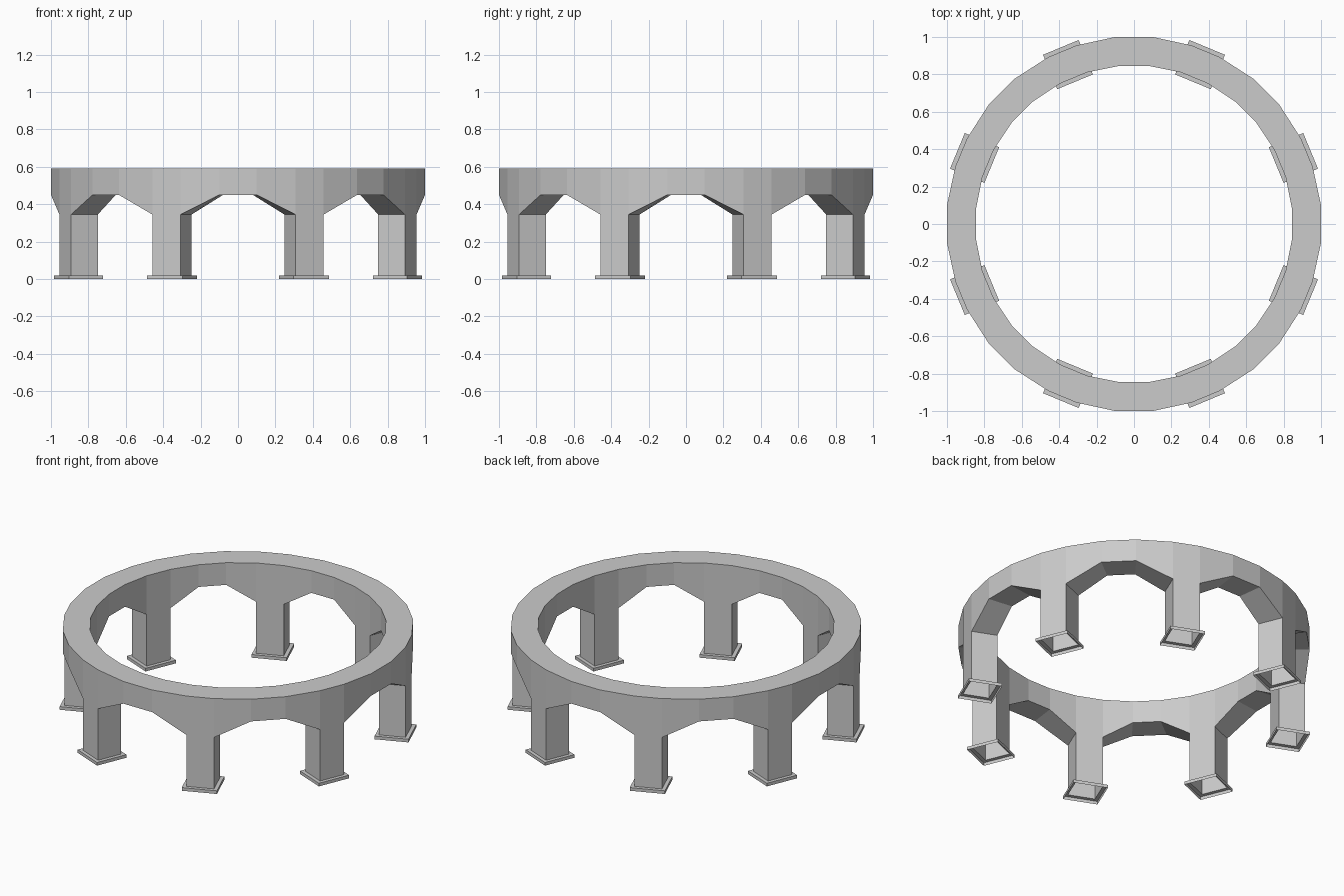
import bpy, bmesh, math

if "Cube" in bpy.data.objects:
    bpy.data.objects.remove(bpy.data.objects["Cube"])

R_OUT, R_IN = 1.0, 0.845          # radial distance of flat facets
LEG_W, ARCH_OUT, ARCH_IN = 0.081, 0.10, 0.08
Z_TOP, Z_ARCH, Z_LEG, Z_FOOT = 0.59, 0.45, 0.345, 0.02
LIP = 0.022


def pt(angle, radial, tangent, z):
    """Point given in the local radial/tangential frame of an angle."""
    c, s = math.cos(angle), math.sin(angle)
    return (radial * c - tangent * s, radial * s + tangent * c, z)


def finish(bm, name):
    bmesh.ops.remove_doubles(bm, verts=bm.verts, dist=1e-5)
    bmesh.ops.recalc_face_normals(bm, faces=bm.faces)
    mesh = bpy.data.meshes.new(name)
    bm.to_mesh(mesh)
    bm.free()
    obj = bpy.data.objects.new(name, mesh)
    bpy.context.collection.objects.link(obj)


def quad(bm, *points):
    bm.faces.new([bm.verts.new(p) for p in points])


def rect(angle, grow, z):
    """Leg cross-section, optionally enlarged, at height z."""
    w = LEG_W + grow
    return [pt(angle, R_OUT + grow, -w, z), pt(angle, R_OUT + grow, w, z),
            pt(angle, R_IN - grow, w, z), pt(angle, R_IN - grow, -w, z)]


def skirt(bm, lower, upper):
    for i in range(4):
        j = (i + 1) % 4
        quad(bm, lower[i], lower[j], upper[j], upper[i])


# Stations around the ring: (angle, outer tangent, inner tangent, underside z)
stations = []
for k in range(8):
    arch = math.radians(45 * k)
    leg = arch + math.radians(22.5)
    for s in (-1, 1):
        stations.append((arch, s * ARCH_OUT, s * ARCH_IN, Z_ARCH))
    for s in (-1, 1):
        stations.append((leg, s * LEG_W, s * LEG_W, Z_LEG))

# Arched ring with hollow legs
bm = bmesh.new()
n = len(stations)
for i in range(n):
    (a, ao, ai, az), (b, bo, bi, bz) = stations[i], stations[(i + 1) % n]
    o0, o1 = pt(a, R_OUT, ao, az), pt(b, R_OUT, bo, bz)
    i0, i1 = pt(a, R_IN, ai, az), pt(b, R_IN, bi, bz)
    O0, O1 = pt(a, R_OUT, ao, Z_TOP), pt(b, R_OUT, bo, Z_TOP)
    I0, I1 = pt(a, R_IN, ai, Z_TOP), pt(b, R_IN, bi, Z_TOP)
    quad(bm, o0, o1, O1, O0)
    quad(bm, i1, i0, I0, I1)
    quad(bm, O0, O1, I1, I0)
    if i % 4 == 2:
        skirt(bm, rect(a, 0, Z_FOOT), rect(a, 0, Z_LEG))
    else:
        quad(bm, o1, o0, i0, i1)
finish(bm, "arched_ring_with_legs")

# Foot flanges, open underneath
bm = bmesh.new()
for k in range(8):
    a = math.radians(45 * k + 22.5)
    skirt(bm, rect(a, LIP, 0), rect(a, LIP, Z_FOOT))
    skirt(bm, rect(a, LIP, Z_FOOT), rect(a, 0, Z_FOOT))
finish(bm, "foot_flanges")
